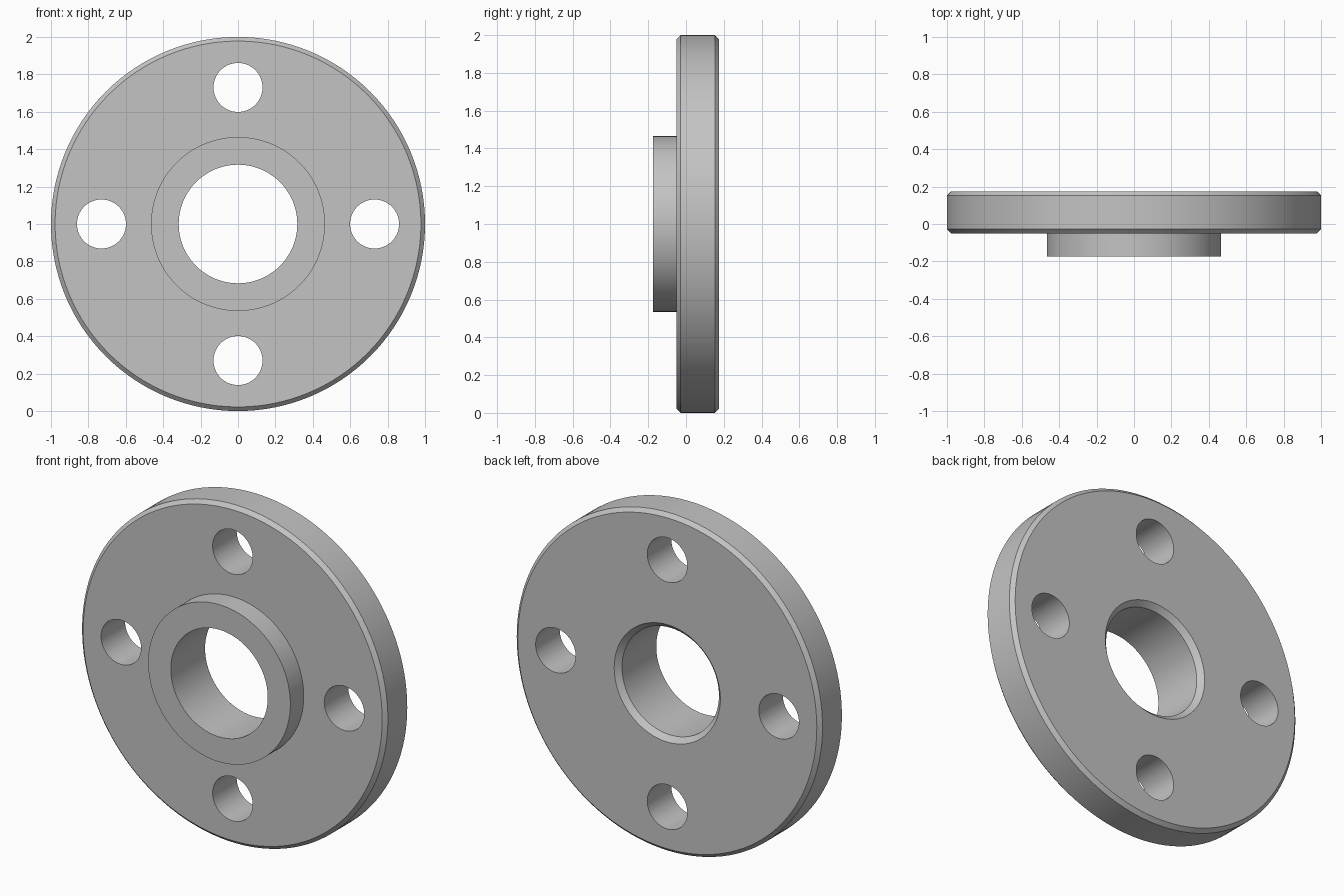
import bpy
import bmesh
import math
from mathutils import Matrix, Vector

cube = bpy.data.objects.get("Cube")
if cube:
    bpy.data.objects.remove(cube, do_unlink=True)

# Main dimensions
SEGMENTS = 128
RADIUS, HUB_RADIUS, BORE_RADIUS = 1.0, 0.465, 0.317
FRONT, STEP, BACK = -0.175, -0.05, 0.175
EDGE, BORE_EDGE = 0.022, 0.03
BOLT_CIRCLE, BOLT_RADIUS = 0.73, 0.131
CENTRE = Vector((0, 0, RADIUS))


def make_material(name, value):
    mat = bpy.data.materials.new(name)
    mat.use_nodes = True
    colour = (value, value, value, 1)
    mat.diffuse_color = colour
    mat.node_tree.nodes["Principled BSDF"].inputs["Base Color"].default_value = colour
    return mat


def add_object(name, bm):
    bmesh.ops.recalc_face_normals(bm, faces=bm.faces)
    mesh = bpy.data.meshes.new(name)
    bm.to_mesh(mesh)
    bm.free()
    obj = bpy.data.objects.new(name, mesh)
    bpy.context.collection.objects.link(obj)
    return obj


def lathe(name, profile):
    """Turn a closed (radius, y) outline about the y axis through CENTRE."""
    bm = bmesh.new()
    verts = [bm.verts.new(CENTRE + Vector((r, y, 0))) for r, y in profile]
    edges = [bm.edges.new((v, verts[i - 1])) for i, v in enumerate(verts)]
    bmesh.ops.spin(bm, geom=verts + edges, cent=CENTRE, axis=(0, 1, 0),
                   angle=math.tau, steps=SEGMENTS, use_merge=True)
    bmesh.ops.remove_doubles(bm, verts=bm.verts, dist=1e-5)
    return add_object(name, bm)


# Flange: raised hub, chamfered disc and bore chamfered at the back
flange = lathe("flange", [
    (BORE_RADIUS, FRONT),
    (HUB_RADIUS, FRONT),
    (HUB_RADIUS, STEP),
    (RADIUS - EDGE, STEP),
    (RADIUS, STEP + EDGE),
    (RADIUS, BACK - EDGE),
    (RADIUS - EDGE, BACK),
    (BORE_RADIUS + BORE_EDGE, BACK),
    (BORE_RADIUS, BACK - BORE_EDGE),
])
flange.data.materials.append(make_material("machined grey", 0.55))

# Four bolt hole cutters
bm = bmesh.new()
for i in range(4):
    angle = i * math.pi / 2
    spot = CENTRE + BOLT_CIRCLE * Vector((math.cos(angle), 0, math.sin(angle)))
    bmesh.ops.create_cone(bm, cap_ends=True, segments=64, radius1=BOLT_RADIUS,
                          radius2=BOLT_RADIUS, depth=1,
                          matrix=Matrix.Translation(spot) @ Matrix.Rotation(math.pi / 2, 4, "X"))
cutters = add_object("bolt_hole_cutters", bm)
cutters.hide_render = True

# Drill the holes, then remove the cutters
drill = flange.modifiers.new("bolt holes", "BOOLEAN")
drill.operation = "DIFFERENCE"
drill.solver = "EXACT"
drill.object = cutters
bpy.ops.object.select_all(action="DESELECT")
bpy.context.view_layer.objects.active = flange
flange.select_set(True)
bpy.ops.object.modifier_apply(modifier=drill.name)
bpy.data.objects.remove(cutters, do_unlink=True)

# Smooth round walls with crisp rims
bpy.ops.object.shade_smooth_by_angle(angle=math.radians(30))
